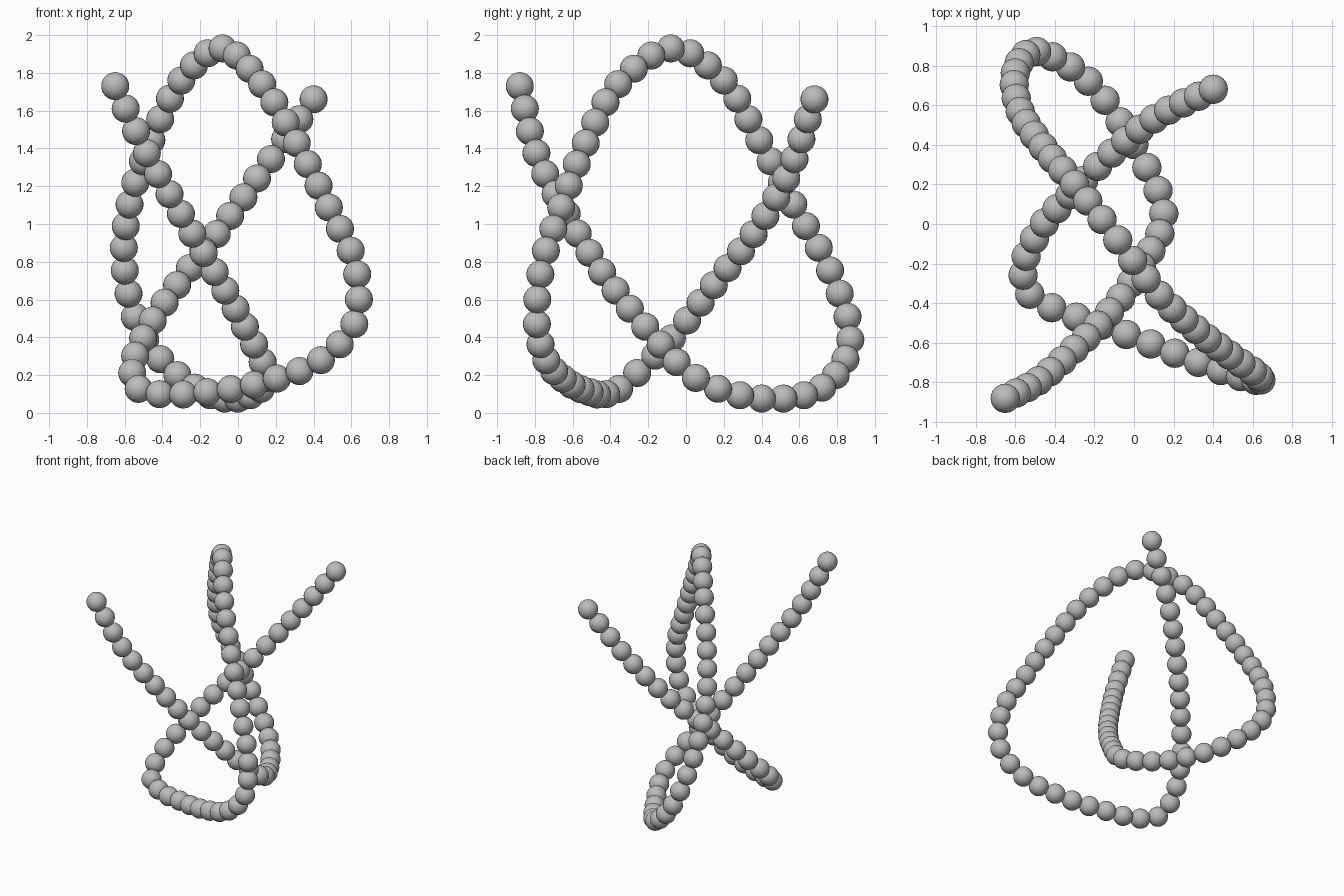
import bpy
import bmesh
from mathutils import Vector

# Remove the default cube
cube = bpy.data.objects.get("Cube")
if cube:
    bpy.data.objects.remove(cube, do_unlink=True)

BEAD_COUNT = 80
BEAD_RADIUS = 0.074

# Open knot path followed by the string of beads
path = [Vector(p) for p in (
    (-.65, -.88, 1.73), (-.48, -.79, 1.37), (-.3, -.63, 1.05),
    (-.12, -.44, .74), (.04, -.21, .45), (.15, .06, .18),
    (0, .4, .076), (-.24, .73, .14), (-.49, .87, .385),
    (-.6, .76, .76), (-.575, .57, 1.1), (-.46, .39, 1.44),
    (-.3, .2, 1.76), (-.09, -.07, 1.93), (.12, -.35, 1.75),
    (.31, -.53, 1.43), (.48, -.66, 1.09), (.63, -.77, .74),
    (.62, -.79, .48), (.44, -.74, .28), (.2, -.65, .18),
    (-.165, -.51, .11), (-.42, -.42, .1), (-.53, -.35, .13),
    (-.56, -.26, .21), (-.5, -.07, .4), (-.32, .15, .68),
    (-.11, .36, .95), (.1, .53, 1.24), (.4, .68, 1.66),
)]


def smooth_path(points, steps=40):
    """Dense smooth curve through the points, using chord-length tangents."""
    knots = [0.0]
    for a, b in zip(points, points[1:]):
        knots.append(knots[-1] + (b - a).length)
    last = len(points) - 1
    tangents = []
    for i in range(last + 1):
        before, after = max(i - 1, 0), min(i + 1, last)
        if before == i or after == i:
            tangents.append((points[after] - points[before]) / (knots[after] - knots[before]))
            continue
        h0, h1 = knots[i] - knots[before], knots[after] - knots[i]
        d0 = (points[i] - points[before]) / h0
        d1 = (points[after] - points[i]) / h1
        tangents.append((d0 * h1 + d1 * h0) / (h0 + h1))
    dense = []
    for i in range(last):
        h = knots[i + 1] - knots[i]
        for step in range(steps):
            t = step / steps
            s = 1 - t
            dense.append(points[i] * (1 + 2 * t) * s * s
                         + tangents[i] * h * t * s * s
                         + points[i + 1] * t * t * (3 - 2 * t)
                         - tangents[i + 1] * h * t * t * s)
    dense.append(points[last])
    return dense


def evenly_spaced(points, count):
    """Positions at equal distances along a polyline."""
    lengths = [0.0]
    for a, b in zip(points, points[1:]):
        lengths.append(lengths[-1] + (b - a).length)
    result, i = [], 0
    for n in range(count):
        target = lengths[-1] * n / (count - 1)
        while i < len(points) - 2 and lengths[i + 1] < target:
            i += 1
        t = (target - lengths[i]) / (lengths[i + 1] - lengths[i])
        result.append(points[i].lerp(points[i + 1], t))
    return result


# Plain grey material
grey = bpy.data.materials.new("grey")
grey.use_nodes = True
grey_colour = (0.5, 0.5, 0.5, 1)
grey.diffuse_color = grey_colour
for node in grey.node_tree.nodes:
    if node.type == 'BSDF_PRINCIPLED':
        node.inputs["Base Color"].default_value = grey_colour

# Smooth ball shared by every bead
bead_mesh = bpy.data.meshes.new("bead")
bm = bmesh.new()
bmesh.ops.create_uvsphere(bm, u_segments=24, v_segments=16, radius=BEAD_RADIUS)
for face in bm.faces:
    face.smooth = True
bm.to_mesh(bead_mesh)
bm.free()
bead_mesh.materials.append(grey)

# String the beads along the path
for number, position in enumerate(evenly_spaced(smooth_path(path), BEAD_COUNT), 1):
    bead = bpy.data.objects.new(f"bead_{number:02d}", bead_mesh)
    bead.location = position
    bpy.context.collection.objects.link(bead)
